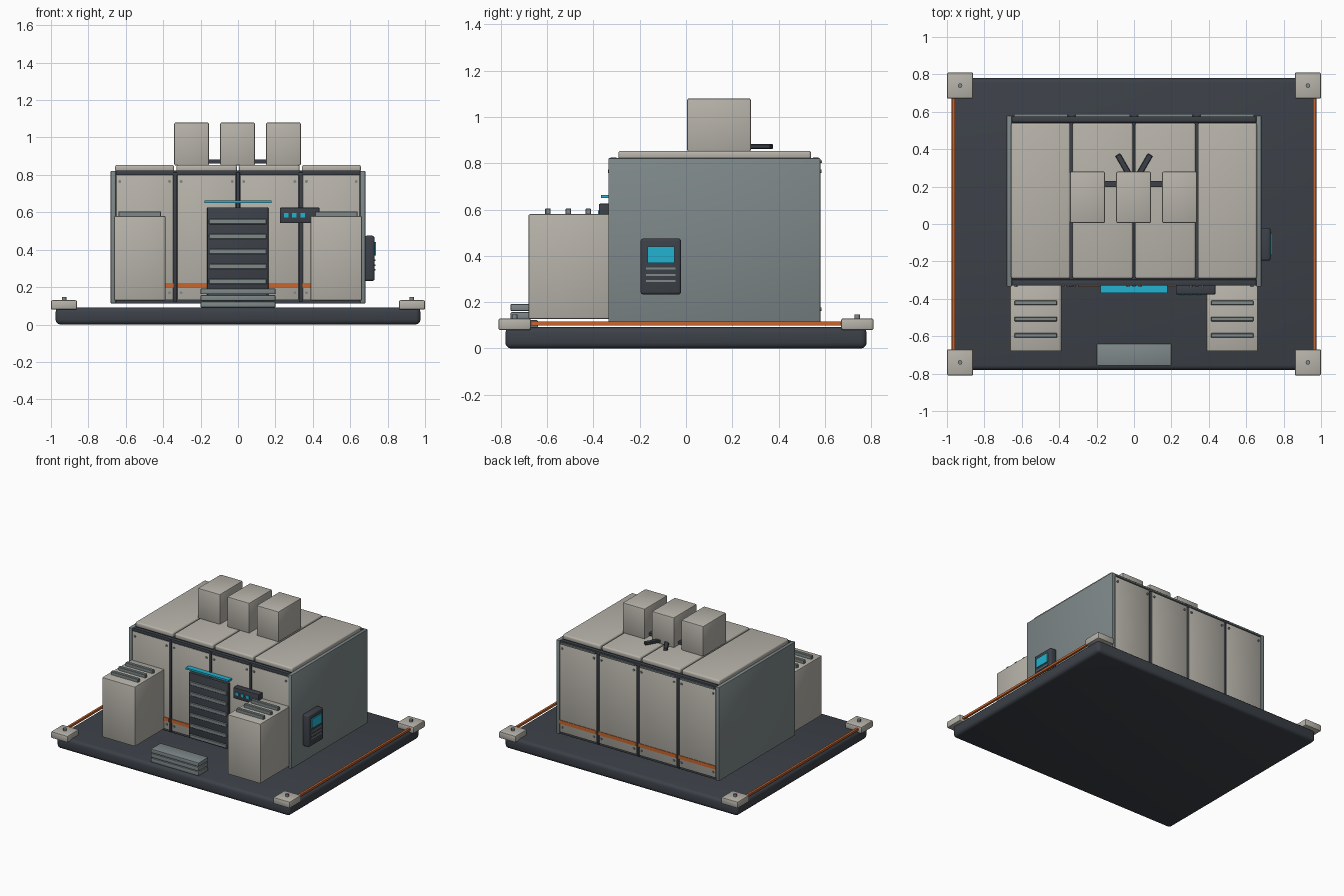
import bpy, bmesh, math
from mathutils import Matrix

if "Cube" in bpy.data.objects:
    bpy.data.objects.remove(bpy.data.objects["Cube"])


def material(name, rgb):
    m = bpy.data.materials.new(name)
    lin = [((c / 255 + 0.055) / 1.055) ** 2.4 for c in rgb]
    m.diffuse_color = (*lin, 1)
    m.use_nodes = True
    m.node_tree.nodes["Principled BSDF"].inputs["Base Color"].default_value = m.diffuse_color
    return m


BEIGE = material("warm beige", (183, 179, 170))
DARK = material("charcoal", (60, 65, 72))
GREY = material("steel grey", (126, 136, 137))
ORANGE = material("orange", (202, 102, 46))
CYAN = material("cyan", (34, 178, 208))


def finish(name, bm, mat):
    me = bpy.data.meshes.new(name)
    bm.to_mesh(me)
    bm.free()
    me.materials.append(mat)
    ob = bpy.data.objects.new(name, me)
    bpy.context.collection.objects.link(ob)
    return ob


def box(name, x, y, z, mat, bevel=0.0, segments=2, turn=0.0):
    """Box from (min, max) spans, with optional rounded edges and turn about z."""
    bm = bmesh.new()
    bmesh.ops.create_cube(bm, size=1)
    bmesh.ops.scale(bm, verts=bm.verts, vec=(x[1] - x[0], y[1] - y[0], z[1] - z[0]))
    if bevel:
        bmesh.ops.bevel(bm, geom=bm.edges[:], offset=bevel, segments=segments,
                        profile=0.5, affect='EDGES')
    bmesh.ops.rotate(bm, verts=bm.verts, matrix=Matrix.Rotation(turn, 3, 'Z'))
    ob = finish(name, bm, mat)
    ob.location = [(a + b) / 2 for a, b in (x, y, z)]
    return ob


def bolt(name, loc, radius, depth, mat, axis='Z'):
    bm = bmesh.new()
    bmesh.ops.create_cone(bm, cap_ends=True, segments=12, radius1=radius,
                          radius2=radius, depth=depth)
    if axis == 'Y':
        bmesh.ops.rotate(bm, verts=bm.verts, matrix=Matrix.Rotation(math.pi / 2, 3, 'X'))
    ob = finish(name, bm, mat)
    ob.location = loc
    return ob


# Base slab, corner feet and side rails
box("base_slab", (-0.975, 0.975), (-0.78, 0.78), (0.0, 0.092), DARK, 0.025, 3)
for sx in (-1, 1):
    for sy in (-1, 1):
        cx, cy = sx * 0.93, sy * 0.74
        box("corner_block", (cx - 0.07, cx + 0.07), (cy - 0.07, cy + 0.07),
            (0.08, 0.13), BEIGE, 0.008)
        bolt("corner_bolt", (cx, cy, 0.137), 0.012, 0.02, GREY)
    box("side_rail", (sx * 0.966 - 0.008, sx * 0.966 + 0.008), (-0.68, 0.68),
        (0.1, 0.116), ORANGE)

# Main cabin: dark core and grey end walls
box("cabin_core", (-0.66, 0.66), (-0.318, 0.565), (0.112, 0.815), DARK)
for sx in (-1, 1):
    box("end_wall", (sx * 0.667 - 0.014, sx * 0.667 + 0.014), (-0.335, 0.58),
        (0.113, 0.822), GREY, 0.005)

# Four bays of front, back and roof panels
bays = [(-0.652, -0.346), (-0.324, -0.011), (0.011, 0.324), (0.346, 0.652)]
for x0, x1 in bays:
    box("front_panel", (x0, x1), (-0.33, -0.31), (0.13, 0.8), BEIGE, 0.004)
    box("back_panel", (x0, x1), (0.555, 0.577), (0.13, 0.8), BEIGE, 0.004)
    box("roof_panel", (x0 - 0.005, x1 + 0.005), (-0.292, 0.54), (0.815, 0.853), BEIGE, 0.011, 3)
    for y, name in ((-0.332, "front_screw"), (0.579, "back_screw")):
        for x in (x0 + 0.02, x1 - 0.02):
            for z in (0.17, 0.765):
                bolt(name, (x, y, z), 0.008, 0.01, GREY, 'Y')
    box("back_stripe", (x0, x1), (0.574, 0.581), (0.195, 0.222), ORANGE)
    box("front_stripe", (x0, x1), (-0.335, -0.328), (0.195, 0.222), ORANGE)
    box("roof_back_trim", (x0 + 0.01, x1 - 0.01), (0.568, 0.588), (0.801, 0.812), GREY)

# Seam posts and top edge beams
for x in (-0.335, 0, 0.335):
    box("front_post", (x - 0.01, x + 0.01), (-0.334, -0.31), (0.12, 0.815), DARK, 0.003)
    box("back_post", (x - 0.01, x + 0.01), (0.555, 0.574), (0.12, 0.815), DARK, 0.003)
for y in (-0.313, 0.56):
    box("top_beam", (-0.655, 0.655), (y - 0.016, y + 0.016), (0.798, 0.824), DARK, 0.005)

# Roof units with link pipe and angled arms
for x in (-0.248, -0.002, 0.243):
    box("roof_unit", (x - 0.093, x + 0.093), (0.005, 0.28), (0.85, 1.08), BEIGE, 0.008)
box("roof_link", (-0.17, 0.17), (0.197, 0.23), (0.862, 0.882), DARK)
for sx in (-1, 1):
    cx = sx * 0.058
    box("roof_arm", (cx - 0.015, cx + 0.015), (0.262, 0.378), (0.862, 0.882),
        DARK, 0.003, 1, -sx * math.radians(30))

# Front side cabinets with vent bars
for sx in (-1, 1):
    cx = sx * 0.525
    box("side_cabinet", (cx - 0.138, cx + 0.138), (-0.68, -0.325), (0.128, 0.58), BEIGE, 0.007)
    for y in (-0.422, -0.508, -0.596):
        box("cabinet_vent", (cx - 0.114, cx + 0.114), (y - 0.012, y + 0.012),
            (0.575, 0.605), GREY, 0.003, 1)

# Shutter door and light bar
box("shutter_door", (-0.165, 0.163), (-0.352, -0.325), (0.13, 0.626), DARK, 0.005)
for i in range(6):
    z = 0.15 + i * 0.08
    box("shutter_slat", (-0.155, 0.153), (-0.359, -0.345), (z - 0.014, z + 0.014), GREY, 0.003, 1)
box("light_bar", (-0.18, 0.18), (-0.368, -0.325), (0.65, 0.663), CYAN)

# Stacked entry steps
for z in (0.092, 0.127, 0.162):
    box("entry_step", (-0.2, 0.2), (-0.757, -0.64), (z, z + 0.03), GREY, 0.004)

# Front status panel
box("status_panel", (0.224, 0.435), (-0.376, -0.325), (0.543, 0.625), DARK, 0.004)
for x in (0.258, 0.302, 0.346):
    box("status_light", (x - 0.012, x + 0.012), (-0.381, -0.374), (0.572, 0.596), CYAN)

# Wall console on the right end
box("console_body", (0.675, 0.73), (-0.196, -0.021), (0.233, 0.475), DARK, 0.012, 3)
box("console_screen", (0.728, 0.737), (-0.167, -0.05), (0.37, 0.44), CYAN)
for z in (0.345, 0.318, 0.292):
    box("console_key_row", (0.728, 0.735), (-0.172, -0.046), (z - 0.004, z + 0.004), GREY)

# Smooth rounded edges
for ob in bpy.context.scene.objects:
    ob.select_set(True)
bpy.context.view_layer.objects.active = bpy.context.scene.objects[0]
bpy.ops.object.shade_smooth_by_angle(angle=math.radians(35))
